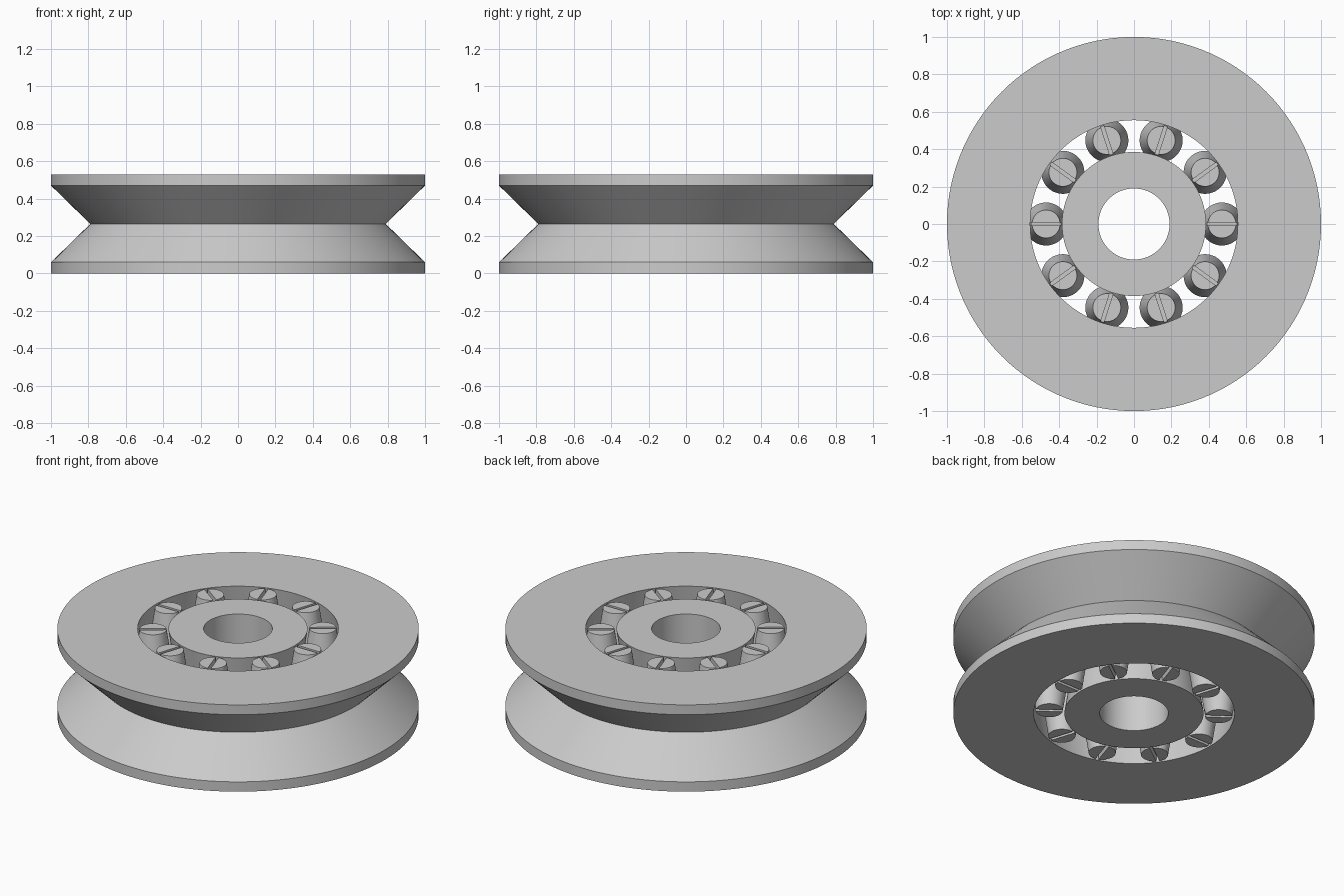
import bpy, bmesh, math
from mathutils import Matrix

if "Cube" in bpy.data.objects:
    bpy.data.objects.remove(bpy.data.objects["Cube"], do_unlink=True)

HEIGHT = 0.53
MID = HEIGHT / 2
ROLLERS = 10
ORBIT = 0.47
SLOT_DEPTH = 0.04

grey = bpy.data.materials.new("plain grey")
grey.use_nodes = True
colour = (0.6, 0.6, 0.6, 1)
grey.diffuse_color = colour
grey.node_tree.nodes["Principled BSDF"].inputs["Base Color"].default_value = colour


def make_object(name, bm):
    bmesh.ops.recalc_face_normals(bm, faces=bm.faces)
    mesh = bpy.data.meshes.new(name)
    bm.to_mesh(mesh)
    bm.free()
    mesh.materials.append(grey)
    obj = bpy.data.objects.new(name, mesh)
    bpy.context.collection.objects.link(obj)
    return obj


def lathe(name, profile, sides, closed=True):
    """Turn (radius, z) points about z; open profiles get flat end caps."""
    bm = bmesh.new()
    rings = []
    for r, z in profile:
        rings.append([bm.verts.new((r * math.cos(a), r * math.sin(a), z))
                      for a in (math.tau * i / sides for i in range(sides))])
    pairs = list(zip(rings, rings[1:]))
    if closed:
        pairs.append((rings[-1], rings[0]))
    else:
        bm.faces.new(rings[0])
        bm.faces.new(rings[-1])
    for low, high in pairs:
        for i in range(sides):
            j = (i + 1) % sides
            bm.faces.new((low[i], low[j], high[j], high[i]))
    return make_object(name, bm)


def smooth(obj):
    bpy.ops.object.select_all(action="DESELECT")
    obj.select_set(True)
    bpy.context.view_layer.objects.active = obj
    bpy.ops.object.shade_smooth_by_angle(angle=math.radians(8))


# Grooved wheel with a V-shaped outer race
wheel = lathe("grooved_wheel", [
    (0.555, 0), (1, 0), (1, 0.06), (0.79, MID), (1, HEIGHT - 0.06),
    (1, HEIGHT), (0.555, HEIGHT), (0.595, MID)], 120)
smooth(wheel)

# Hub with a plain bore and a V-shaped inner race
hub = lathe("inner_hub", [
    (0.19, 0), (0.385, 0), (0.345, MID), (0.385, HEIGHT), (0.19, HEIGHT)], 96)
smooth(hub)

# Double-cone roller, slotted at both ends
roller = lathe("roller_1", [(0.075, 0), (0.115, MID), (0.075, HEIGHT)], 48, closed=False)
bm = bmesh.new()
for z in (0, HEIGHT):
    bmesh.ops.create_cube(bm, size=1, matrix=Matrix.Translation((0, 0, z))
                          @ Matrix.Diagonal((0.4, 0.018, 2 * SLOT_DEPTH, 1)))
cutter = make_object("slot_cutter", bm)
cutter.hide_render = True
cut = roller.modifiers.new("slots", "BOOLEAN")
cut.operation = "DIFFERENCE"
cut.solver = "EXACT"
cut.object = cutter
bpy.ops.object.select_all(action="DESELECT")
roller.select_set(True)
bpy.context.view_layer.objects.active = roller
bpy.ops.object.modifier_apply(modifier=cut.name)
bpy.data.objects.remove(cutter, do_unlink=True)
smooth(roller)

# Ring of rollers, slots pointing outward
for i in range(ROLLERS):
    angle = math.tau * i / ROLLERS
    part = roller
    if i:
        part = roller.copy()
        part.name = f"roller_{i + 1}"
        bpy.context.collection.objects.link(part)
    part.location = (ORBIT * math.cos(angle), ORBIT * math.sin(angle), 0)
    part.rotation_euler.z = angle
